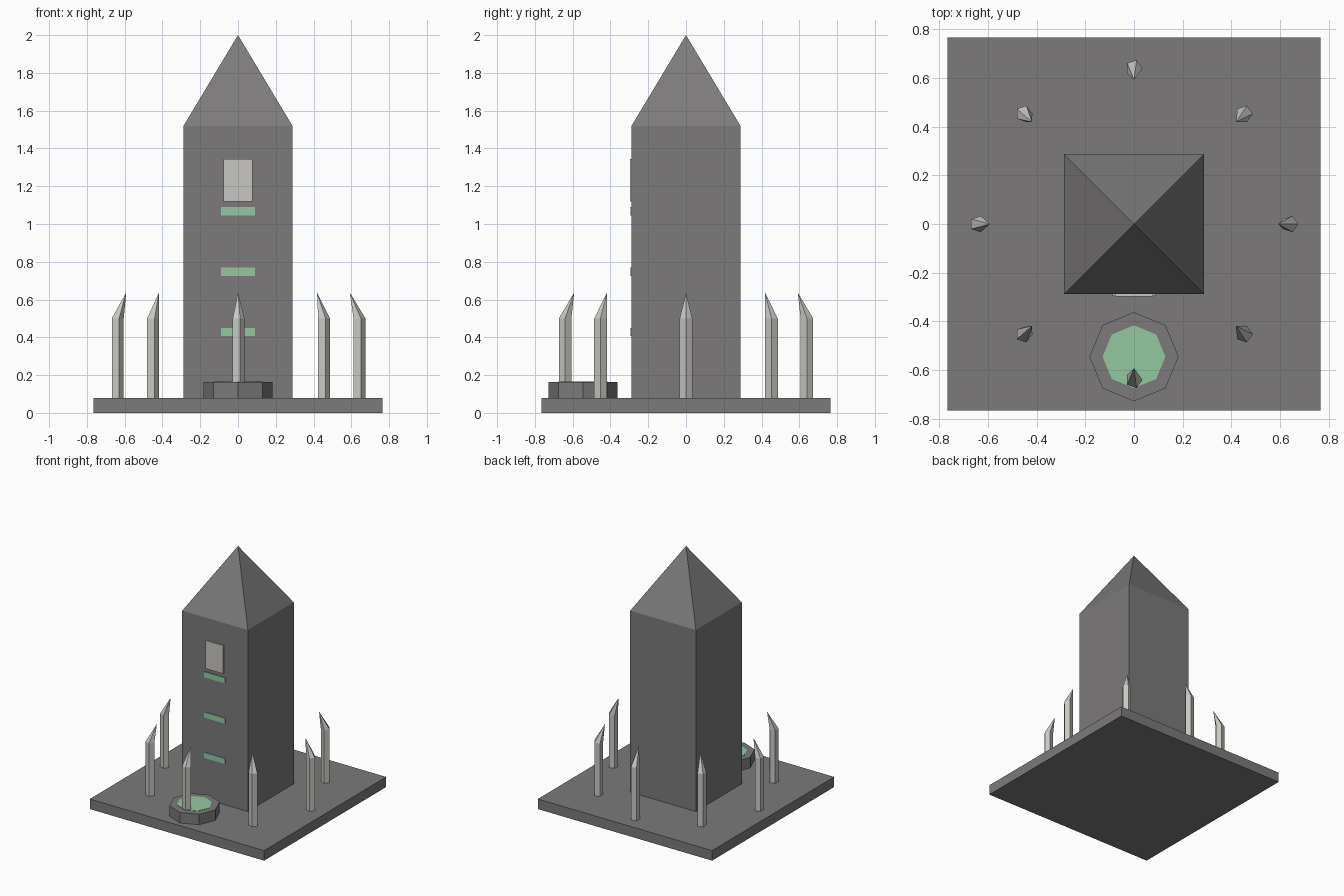
import bpy, bmesh, math

if "Cube" in bpy.data.objects:
    bpy.data.objects.remove(bpy.data.objects["Cube"])


def material(name, rgb):
    # sRGB 0-255 to linear
    lin = [((c / 255 + 0.055) / 1.055) ** 2.4 for c in rgb]
    m = bpy.data.materials.new(name)
    m.diffuse_color = (*lin, 1)
    m.use_nodes = True
    m.node_tree.nodes["Principled BSDF"].inputs["Base Color"].default_value = m.diffuse_color
    return m


STONE = material("dark_stone", (124, 122, 123))
BONE = material("pale_bone", (200, 199, 194))
GREEN = material("glow_green", (148, 201, 160))


def add_mesh(name, verts, faces, mat):
    me = bpy.data.meshes.new(name)
    me.from_pydata(verts, [], faces)
    bm = bmesh.new()
    bm.from_mesh(me)
    bmesh.ops.recalc_face_normals(bm, faces=bm.faces)
    bm.to_mesh(me)
    bm.free()
    me.materials.append(mat)
    ob = bpy.data.objects.new(name, me)
    bpy.context.collection.objects.link(ob)
    return ob


def ring(n, r, z, cx=0, cy=0, turn=0):
    return [(cx + r * math.cos(turn + math.tau * i / n),
             cy + r * math.sin(turn + math.tau * i / n), z) for i in range(n)]


def prism(name, low, high, mat, apex=None):
    """Straight prism between two rings, optionally closed with a point."""
    n = len(low)
    faces = [tuple(range(n))]
    faces += [(i, (i + 1) % n, n + (i + 1) % n, n + i) for i in range(n)]
    verts = low + high
    if apex:
        verts = verts + [apex]
        faces += [(n + i, n + (i + 1) % n, 2 * n) for i in range(n)]
    else:
        faces.append(tuple(range(n, 2 * n)))
    return add_mesh(name, verts, faces, mat)


def box(name, x, y0, y1, z0, z1, mat):
    def rect(z):
        return [(-x, y0, z), (x, y0, z), (x, y1, z), (-x, y1, z)]
    return prism(name, rect(z0), rect(z1), mat)


# ground slab
box("base_slab", 0.765, -0.765, 0.765, 0, 0.08, STONE)

# square tower with pyramid roof
S = 0.288 * math.sqrt(2)
prism("tower", ring(4, S, 0.08, turn=math.pi / 4),
      ring(4, S, 1.52, turn=math.pi / 4), STONE, (0, 0, 2))

# window and glowing bars on the front
box("window", 0.077, -0.297, -0.288, 1.12, 1.343, BONE)
for i in range(3):
    z = 0.428 + 0.32 * i
    box(f"glow_bar_{i + 1}", 0.091, -0.295, -0.288, z - 0.022, z + 0.022, GREEN)

# octagonal pool with a glowing surface
prism("pool_rim", ring(8, 0.183, 0.08, 0, -0.545),
      ring(8, 0.183, 0.163, 0, -0.545), STONE)
prism("pool_surface", ring(8, 0.129, 0.16, 0, -0.545),
      ring(8, 0.129, 0.165, 0, -0.545), GREEN)

# circle of five-sided posts with tips leaning to the tower
for i in range(8):
    a = math.tau * i / 8
    c, s = math.cos(a), math.sin(a)
    prism(f"spike_{i + 1}", ring(5, 0.035, 0.08, 0.64 * c, 0.64 * s),
          ring(5, 0.035, 0.5, 0.64 * c, 0.64 * s), BONE,
          (0.592 * c, 0.592 * s, 0.637))
